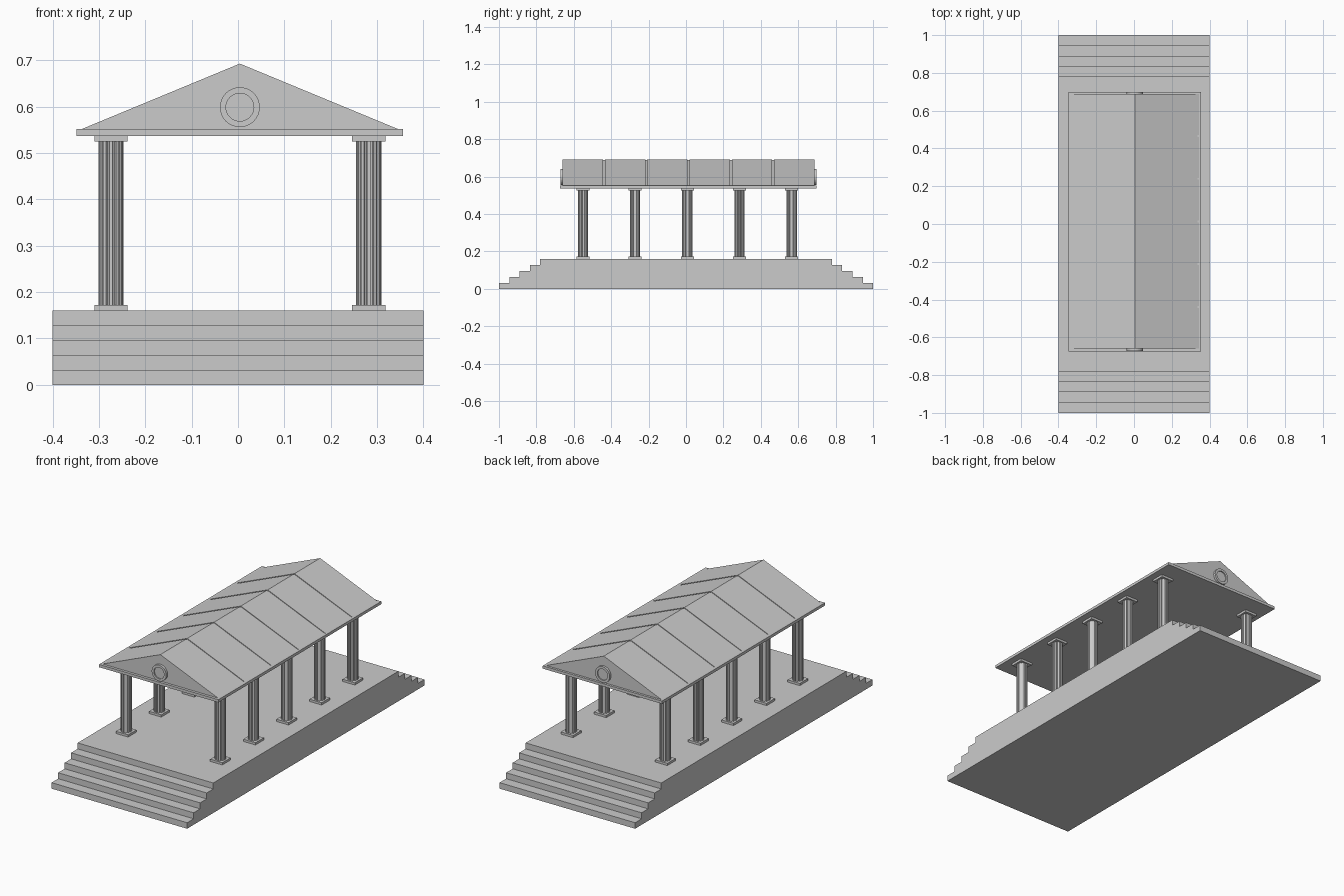
import bpy, bmesh, math
from mathutils import Matrix, Vector

if "Cube" in bpy.data.objects:
    bpy.data.objects.remove(bpy.data.objects["Cube"])


def prism(name, pts, axis, a, b):
    """Extrude a closed 2D profile along an axis from a to b."""
    place = {'x': lambda p, t: (t, p[0], p[1]),
             'y': lambda p, t: (p[0], t, p[1]),
             'z': lambda p, t: (p[0], p[1], t)}[axis]
    bm = bmesh.new()
    lo = [bm.verts.new(place(p, a)) for p in pts]
    hi = [bm.verts.new(place(p, b)) for p in pts]
    bm.faces.new(lo)
    bm.faces.new(hi)
    n = len(pts)
    for i in range(n):
        j = (i + 1) % n
        bm.faces.new((lo[i], lo[j], hi[j], hi[i]))
    bmesh.ops.recalc_face_normals(bm, faces=bm.faces)
    me = bpy.data.meshes.new(name)
    bm.to_mesh(me)
    bm.free()
    ob = bpy.data.objects.new(name, me)
    bpy.context.collection.objects.link(ob)
    return ob


def box(name, x0, x1, y0, y1, z0, z1):
    return prism(name, [(x0, y0), (x1, y0), (x1, y1), (x0, y1)], 'z', z0, z1)


# stepped base, stairs at front and back
STEP_H, TREAD = 0.032, 0.055
right = []
for i in range(5):
    y = 1 - i * TREAD
    right += [(y, i * STEP_H), (y, (i + 1) * STEP_H)]
left = [(-y, z) for y, z in reversed(right)]
prism("stepped_base", right + left, 'x', -0.4, 0.4)

# fluted columns with square plinths and capitals
FLUTES, R_OUT, R_IN = 12, 0.0275, 0.0235
flute = []
for i in range(FLUTES):
    for f, r in ((0.0, R_OUT), (0.5, R_OUT), (0.6, R_IN), (0.9, R_IN)):
        a = 2 * math.pi * (i + f - 0.25) / FLUTES
        flute.append((r * math.cos(a), r * math.sin(a)))
for cx in (-0.274, 0.282):
    for k in range(5):
        cy = 0.007 + (k - 2) * 0.279
        prism("column_shaft", [(cx + x, cy + y) for x, y in flute], 'z', 0.17, 0.527)
        for name, z0, z1 in (("column_plinth", 0.16, 0.172), ("column_capital", 0.525, 0.537)):
            box(name, cx - 0.036, cx + 0.036, cy - 0.035, cy + 0.035, z0, z1)

# roof slab
CX = 0.004
box("roof_slab", CX - 0.352, CX + 0.352, -0.674, 0.699, 0.537, 0.552)


# gable roof: solid core plus six panels separated by narrow grooves
def gable(name, y0, y1, drop):
    pts = [(CX - 0.342 + 2 * drop, 0.5515), (CX + 0.342 - 2 * drop, 0.5515), (CX, 0.693 - drop)]
    return prism(name, pts, 'y', y0, y1)


Y0, Y1, GAP = -0.66, 0.687, 0.01
gable("roof_core", Y0 + 0.002, Y1 - 0.002, 0.004)
pitch = (Y1 - Y0 + GAP) / 6
for i in range(6):
    gable("roof_panel", Y0 + i * pitch, Y0 + (i + 1) * pitch - GAP, 0)


# round medallions: raised ring around a recessed disc, on both gables
def medallion(y, out):
    section = [(0.0, 0.006), (0.030, 0.006), (0.030, 0.012), (0.043, 0.012), (0.043, -0.002)]
    bm = bmesh.new()
    vs = [bm.verts.new((r, out * d, 0)) for r, d in section]
    es = [bm.edges.new(p) for p in zip(vs, vs[1:])]
    bmesh.ops.spin(bm, geom=vs + es, cent=(0, 0, 0), axis=(0, 1, 0),
                   angle=2 * math.pi, steps=32)
    bmesh.ops.remove_doubles(bm, verts=bm.verts, dist=1e-5)
    bmesh.ops.recalc_face_normals(bm, faces=bm.faces)
    # make the open shell face outwards
    if sum(f.normal.y * f.calc_area() for f in bm.faces) * out < 0:
        bmesh.ops.reverse_faces(bm, faces=bm.faces)
    bmesh.ops.transform(bm, matrix=Matrix.Translation(Vector((CX, y, 0.599))), verts=bm.verts)
    me = bpy.data.meshes.new("gable_medallion")
    bm.to_mesh(me)
    bm.free()
    bpy.context.collection.objects.link(bpy.data.objects.new("gable_medallion", me))


medallion(Y0, -1)
medallion(Y1, 1)
